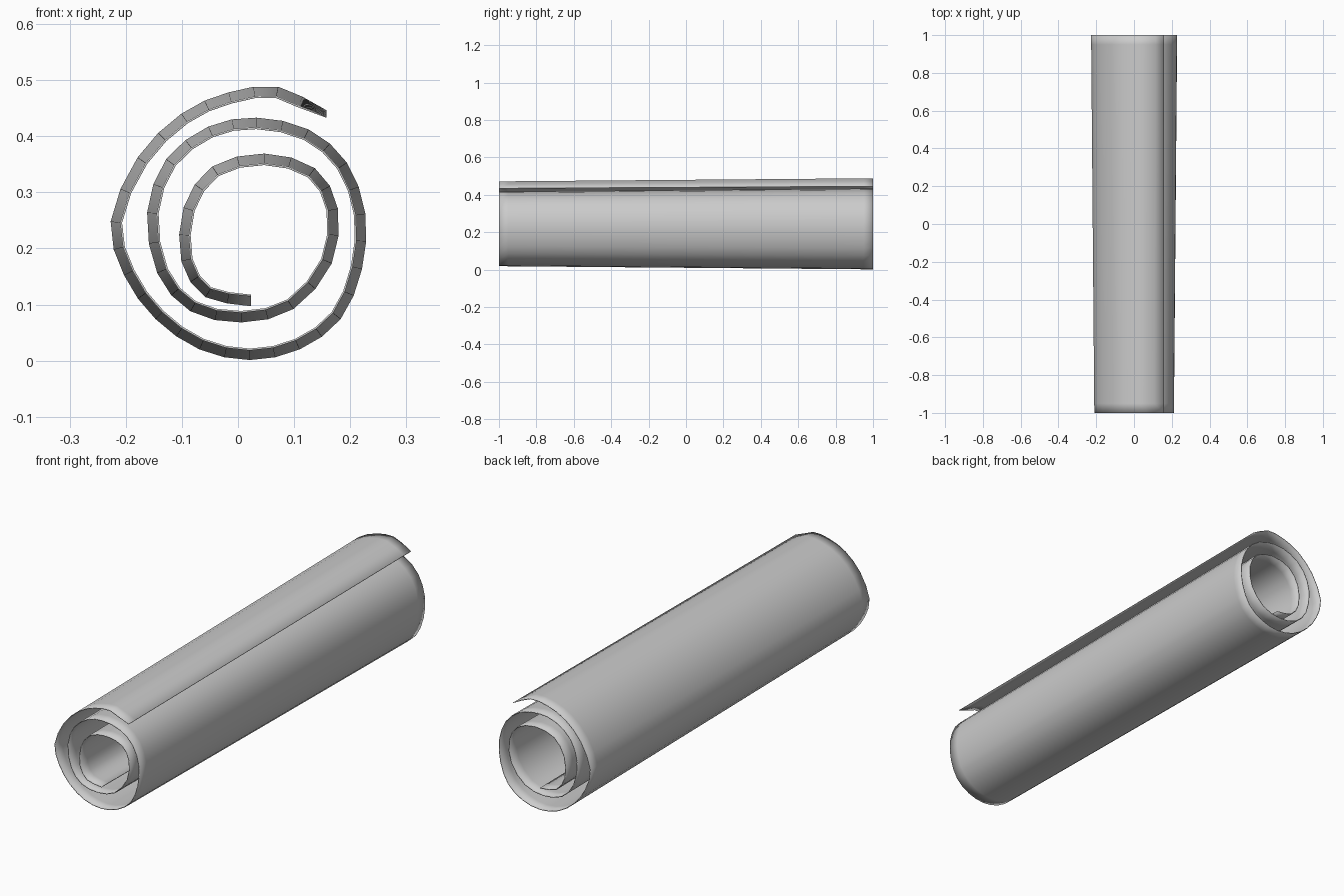
import bpy
import bmesh
from mathutils import Vector

if "Cube" in bpy.data.objects:
    bpy.data.objects.remove(bpy.data.objects["Cube"])

# Spiral cross-section (x, z) at the wide back end, from loose flap to core
KEYS = [
    (.158, .446), (.072, .488), (-.017, .478), (-.101, .440), (-.179, .362),
    (-.227, .248), (-.203, .152), (-.147, .074), (-.069, .020), (.021, .001),
    (.110, .020), (.183, .074), (.221, .163), (.227, .262), (.194, .353),
    (.126, .412), (.033, .433), (-.053, .417), (-.128, .359), (-.162, .264),
    (-.144, .156), (-.085, .088), (.006, .068), (.099, .092), (.167, .173),
    (.178, .271), (.137, .343), (.047, .369), (-.046, .346), (-.097, .273),
    (-.101, .177), (-.058, .113), (.023, .097)]
TAPER = 0.017      # how far the sheet shrinks inward at the front end
THICK = 0.0035     # paper thickness
ROWS = 40          # divisions along the length


def smooth_path(keys):
    """Insert one curved midpoint between neighbouring keys."""
    k = [Vector(p) for p in keys]
    ext = [2 * k[0] - k[1]] + k + [2 * k[-1] - k[-2]]
    path = []
    for a, b, c, d in zip(ext, ext[1:], ext[2:], ext[3:]):
        path += [b, (9 * (b + c) - a - d) / 16]
    return path + [k[-1]]


path = smooth_path(KEYS)
n = len(path)

# Inward directions; both free edges are cut vertically
inward = []
for i in range(n):
    t = (path[min(i + 1, n - 1)] - path[max(i - 1, 0)]).normalized()
    inward.append(Vector((-t.y, t.x)))
inward[0] = Vector((0, -0.65))
inward[-1] = Vector((0, 1))

# Loft the closed thin section from front to back
bm = bmesh.new()
rows = []
for r in range(ROWS + 1):
    f = r / ROWS
    shrink = TAPER * (1 - f)
    outer = [p + d * shrink for p, d in zip(path, inward)]
    inner = [p + d * (shrink + THICK) for p, d in zip(path, inward)]
    rows.append([bm.verts.new((p.x, 2 * f - 1, p.y)) for p in outer + inner[::-1]])

m = 2 * n
for a, b in zip(rows, rows[1:]):
    for i in range(m):
        j = (i + 1) % m
        bm.faces.new((a[i], a[j], b[j], b[i]))

# Rims at both ends of the roll
for row in (rows[0], rows[-1]):
    for i in range(n - 1):
        bm.faces.new((row[i], row[i + 1], row[m - 2 - i], row[m - 1 - i]))

bmesh.ops.recalc_face_normals(bm, faces=bm.faces)
for face in bm.faces:
    face.smooth = True

mesh = bpy.data.meshes.new("rolled_sheet")
bm.to_mesh(mesh)
bm.free()
roll = bpy.data.objects.new("rolled_sheet", mesh)
bpy.context.collection.objects.link(roll)
